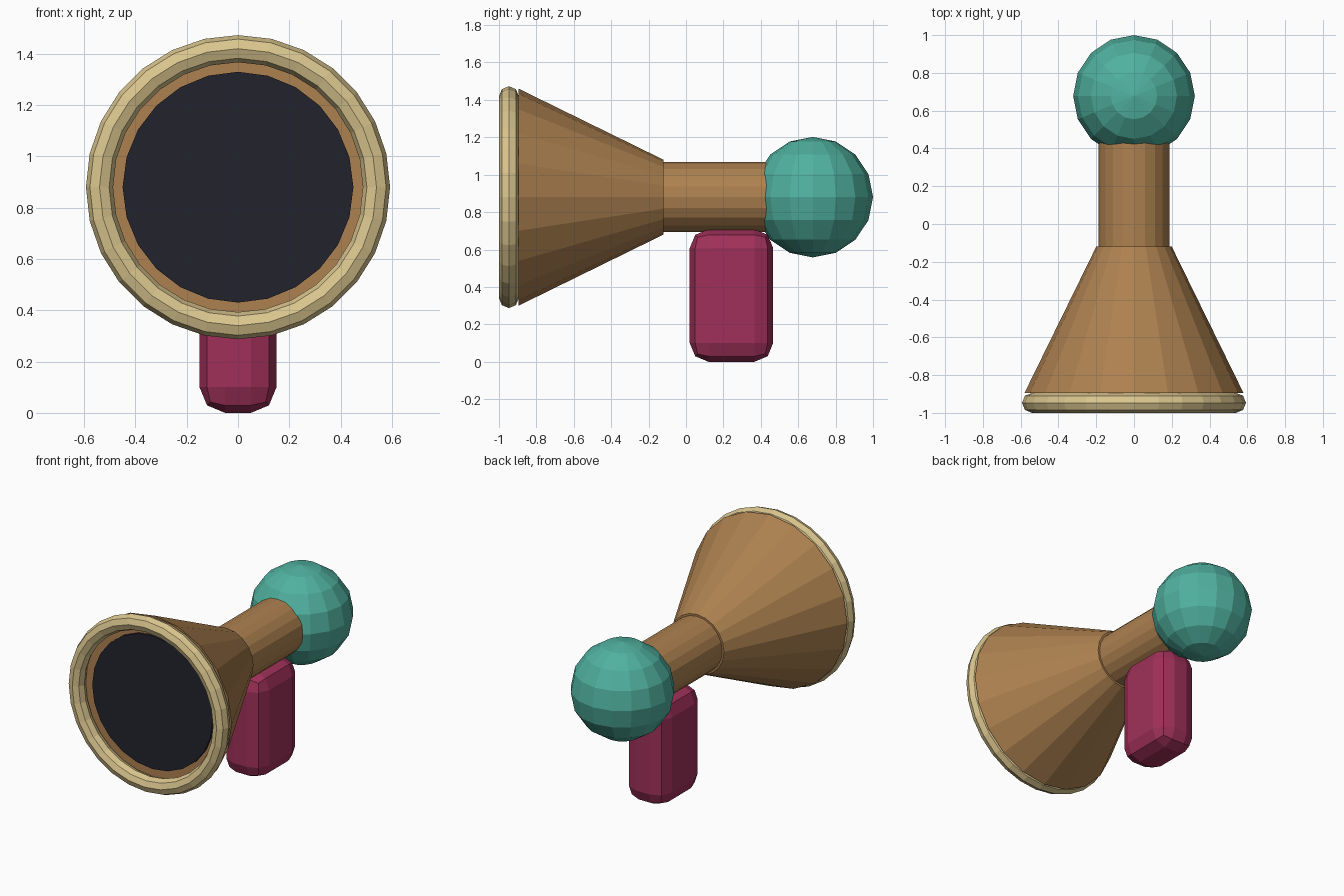
import bpy, bmesh
from math import pi
from mathutils import Matrix, Vector

cube = bpy.data.objects.get("Cube")
if cube:
    bpy.data.objects.remove(cube, do_unlink=True)

AXIS_Z = 0.88


def material(name, rgb):
    mat = bpy.data.materials.new(name)
    mat.use_nodes = True
    colour = (*rgb, 1)
    mat.diffuse_color = colour
    mat.node_tree.nodes["Principled BSDF"].inputs["Base Color"].default_value = colour
    return mat


brown = material("warm_brown", (0.42, 0.22, 0.08))
cream = material("pale_gold", (0.70, 0.56, 0.27))
teal = material("teal", (0.08, 0.44, 0.35))
crimson = material("crimson", (0.35, 0.03, 0.10))
dark = material("near_black", (0.016, 0.016, 0.027))


def finish(name, mat):
    obj = bpy.context.object
    obj.name = obj.data.name = name
    obj.data.materials.append(mat)
    return obj


def along_y(name, mat, sides, front, back, r_front, r_back):
    """Capped cone or cylinder running front to back on the main axis."""
    bpy.ops.mesh.primitive_cone_add(
        vertices=sides, radius1=r_front, radius2=r_back, depth=back - front,
        location=(0, (front + back) / 2, AXIS_Z), rotation=(-pi / 2, 0, 0))
    return finish(name, mat)


# Flared horn, its dark mouth and the barrel behind it
along_y("horn", brown, 20, -0.895, -0.12, 0.58, 0.20)
along_y("mouth_disc", dark, 24, -0.915, -0.89, 0.45, 0.45)
along_y("barrel", brown, 20, -0.13, 0.50, 0.187, 0.187)

# Rounded rim around the mouth
bpy.ops.mesh.primitive_torus_add(
    major_segments=28, minor_segments=8, major_radius=0.54, minor_radius=0.053,
    location=(0, -0.947, AXIS_Z), rotation=(-pi / 2, 0, 0))
finish("mouth_rim", cream)

# Ball at the back end
bpy.ops.mesh.primitive_uv_sphere_add(
    segments=16, ring_count=8, radius=0.322, location=(0, 0.678, AXIS_Z))
finish("back_ball", teal)

# Grip with rounded edges
bpy.ops.mesh.primitive_cube_add(size=1, location=(0, 0.243, 0.354))
grip = finish("grip", crimson)
grip.data.transform(Matrix.Diagonal((0.30, 0.446, 0.708, 1)))
bevel = grip.modifiers.new("rounded_edges", "BEVEL")
bevel.width = 0.10
bevel.segments = 2

# Faceted shading throughout
for obj in (o for o in bpy.data.objects if o.type == "MESH"):
    for poly in obj.data.polygons:
        poly.use_smooth = False
